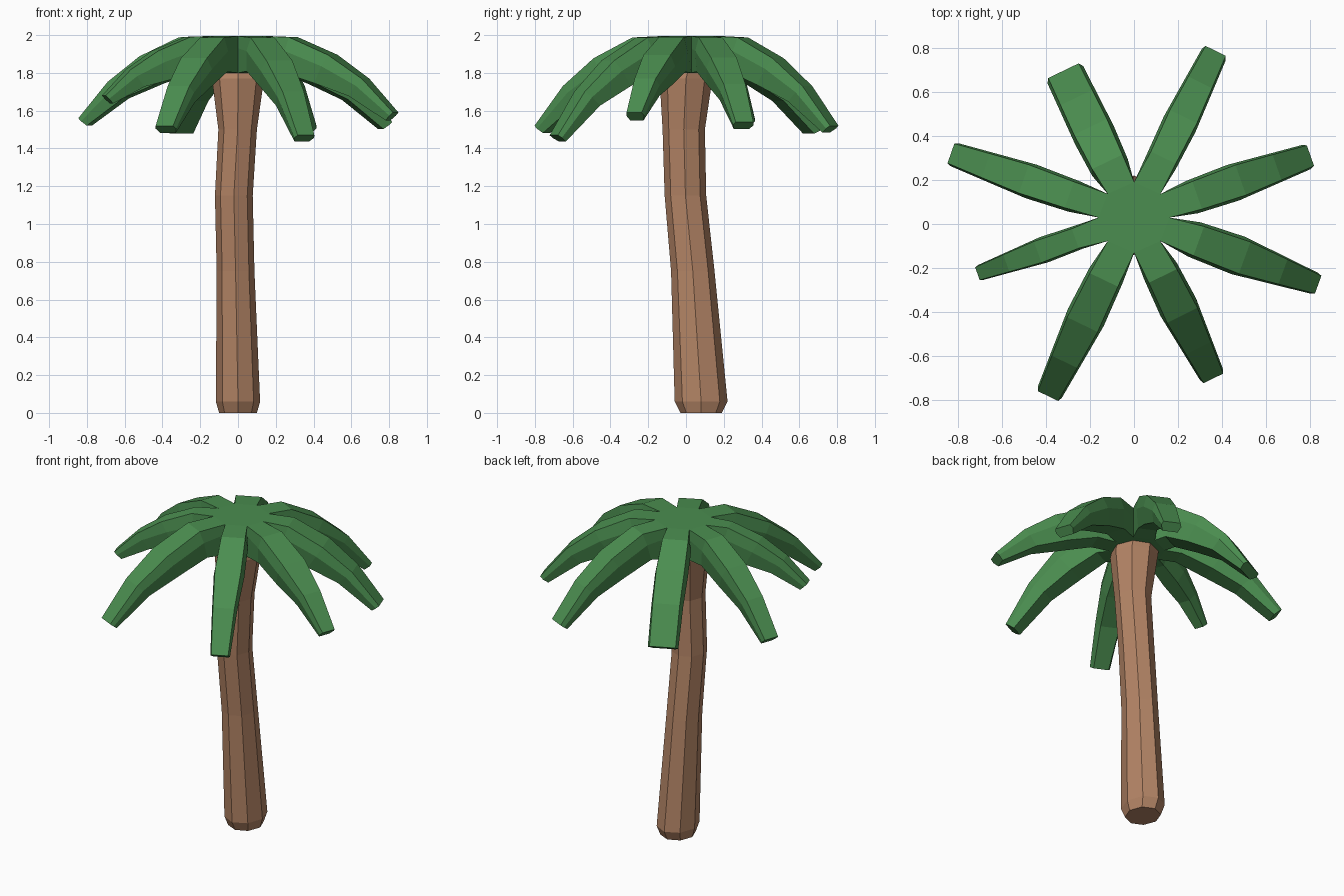
import bpy, bmesh, math
from mathutils import Vector

if "Cube" in bpy.data.objects:
    bpy.data.objects.remove(bpy.data.objects["Cube"])


def finish(name, bm, color):
    bmesh.ops.recalc_face_normals(bm, faces=bm.faces)
    me = bpy.data.meshes.new(name)
    bm.to_mesh(me)
    bm.free()
    mat = bpy.data.materials.new(name + "_color")
    mat.diffuse_color = (*color, 1)
    mat.use_nodes = True
    mat.node_tree.nodes["Principled BSDF"].inputs["Base Color"].default_value = mat.diffuse_color
    me.materials.append(mat)
    ob = bpy.data.objects.new(name, me)
    bpy.context.collection.objects.link(ob)


def bridge(bm, a, b):
    n = len(a)
    for i in range(n):
        j = (i + 1) % n
        bm.faces.new((a[i], a[j], b[j], b[i]))


# Trunk: leaning eight-sided tube; rings are centre x, y, radius x, y, height
trunk = [
    (0, 0.08, 0.10, 0.11, 0), (0, 0.08, 0.117, 0.14, 0.06),
    (-0.013, 0.036, 0.10, 0.115, 0.75), (-0.022, -0.003, 0.10, 0.11, 1.15),
    (-0.002, -0.012, 0.102, 0.112, 1.5), (0, 0, 0.138, 0.14, 1.77),
    (0, 0.02, 0.135, 0.135, 1.84),
]
bm = bmesh.new()
rings = []
for cx, cy, rx, ry, z in trunk:
    rings.append([bm.verts.new((cx + rx * math.cos(k * math.pi / 4),
                                cy + ry * math.sin(k * math.pi / 4), z))
                  for k in range(8)])
for a, b in zip(rings, rings[1:]):
    bridge(bm, a, b)
bm.faces.new(rings[0])
bm.faces.new(rings[-1])
finish("trunk", bm, (0.45, 0.23, 0.13))

# Fronds: tip x, y, top height, half width at tip and at middle
fronds = [
    (0.80, 0.31, 1.54, 0.058, 0.085), (0.37, 0.785, 1.52, 0.06, 0.08),
    (-0.32, 0.695, 1.51, 0.09, 0.097), (-0.83, 0.32, 1.56, 0.055, 0.08),
    (-0.71, -0.225, 1.68, 0.036, 0.06), (-0.39, -0.78, 1.52, 0.06, 0.09),
    (0.36, -0.70, 1.47, 0.058, 0.09), (0.835, -0.275, 1.59, 0.05, 0.09),
]
hub = Vector((0, 0.03, 0))
angles = [math.atan2(f[1] - hub.y, f[0]) % math.tau for f in fronds]

# Crown hub: the notches between fronds, each a vertical line of three points
bm = bmesh.new()
notches = []
for i, a in enumerate(angles):
    prev = angles[i - 1] - (math.tau if i == 0 else 0)
    m = (a + prev) / 2
    p = hub + 0.16 * Vector((math.cos(m), math.sin(m), 0))
    notches.append([bm.verts.new((p.x, p.y, z)) for z in (1.995, 1.93, 1.8)])
bm.faces.new([n[0] for n in notches])
bm.faces.new([n[2] for n in notches])

# Profile along a frond: fraction of length, fraction of drop, thickness
profile = [(0, 0, 0.195), (0.22, 0.02, 0.19), (0.52, 0.25, 0.17),
           (0.77, 0.56, 0.12), (1, 1, 0.06)]
for i, (tx, ty, tz, w_tip, w_mid) in enumerate(fronds):
    out = Vector((tx, ty, 0)) - hub
    length = out.length
    out.normalize()
    side = Vector((-out.y, out.x, 0))
    up = Vector((0, 0, 1))
    path = [(0.15 + (length - 0.15) * t, 1.997 - (1.997 - tz) * d)
            for t, d, _ in profile]
    widths = [0, w_mid * 0.92, w_mid, (w_mid + w_tip) / 2, w_tip]
    right, left = notches[i], notches[(i + 1) % 8]
    ring = right + left[::-1]
    for k in range(1, 5):
        r0, z0 = path[k - 1]
        r1, z1 = path[min(k + 1, 4)]
        normal = (out * (z0 - z1) + up * (r1 - r0)).normalized()
        top = hub + out * path[k][0] + up * path[k][1]
        th, w = profile[k][2], widths[k]
        new = [bm.verts.new(top - normal * th * h + side * w * s)
               for s, h in ((-0.85, 0), (-1, 0.4), (-0.75, 1),
                            (0.75, 1), (1, 0.4), (0.85, 0))]
        bridge(bm, ring, new)
        ring = new
    bm.faces.new(ring)
finish("palm_fronds", bm, (0.07, 0.27, 0.08))
